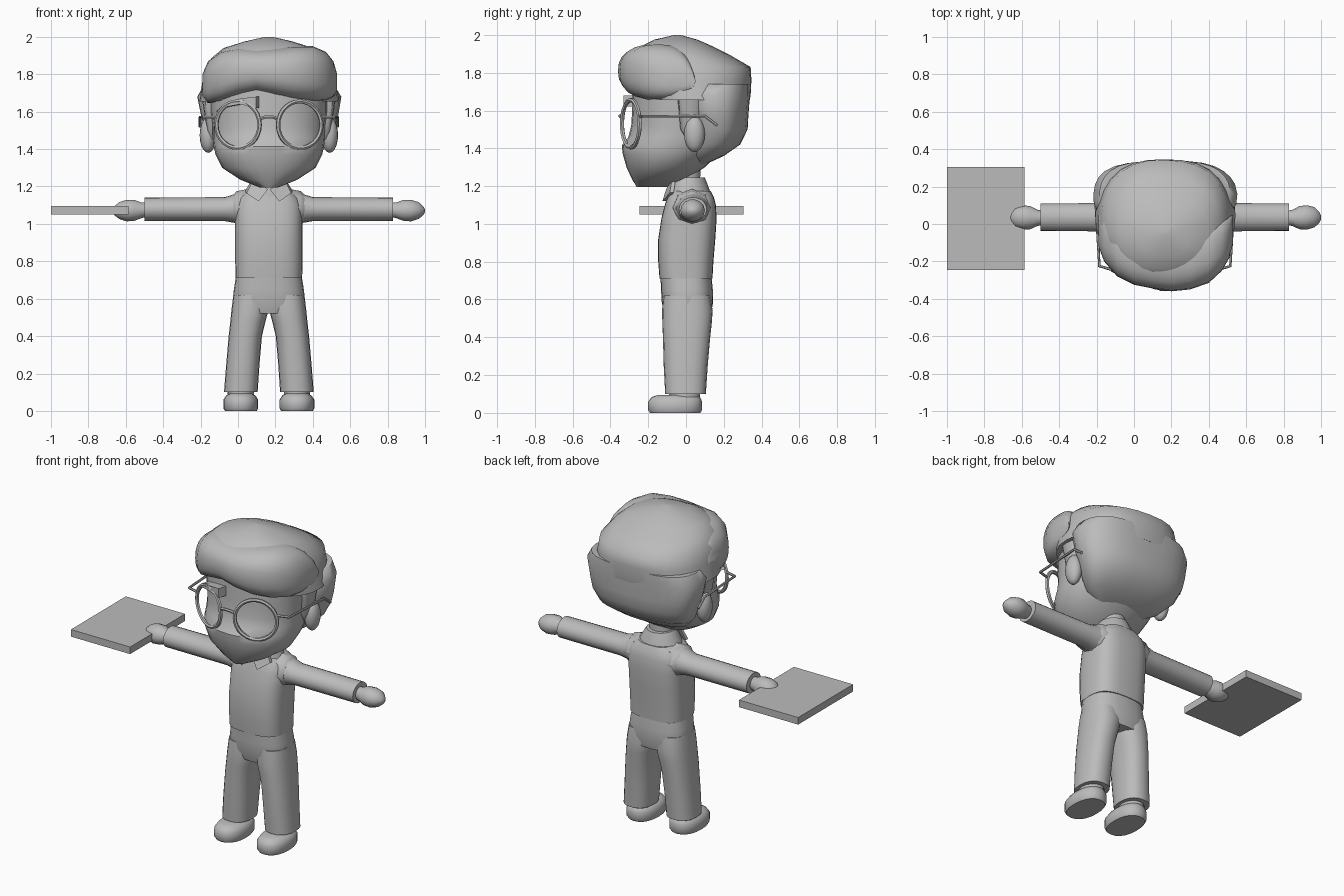
import bpy, bmesh, math
from mathutils import Vector

if "Cube" in bpy.data.objects:
    bpy.data.objects.remove(bpy.data.objects["Cube"])

CX = 0.165  # symmetry line of the figure
mat = bpy.data.materials.new("plain_grey")
mat.diffuse_color = (0.5, 0.5, 0.5, 1)
mat.use_nodes = True
mat.node_tree.nodes["Principled BSDF"].inputs["Base Color"].default_value = mat.diffuse_color


def finish(name, bm, angle=40):
    bmesh.ops.recalc_face_normals(bm, faces=bm.faces)
    me = bpy.data.meshes.new(name)
    bm.to_mesh(me)
    bm.free()
    ob = bpy.data.objects.new(name, me)
    bpy.context.collection.objects.link(ob)
    me.materials.append(mat)
    bpy.ops.object.select_all(action='DESELECT')
    ob.select_set(True)
    bpy.context.view_layer.objects.active = ob
    bpy.ops.object.shade_smooth_by_angle(angle=math.radians(angle))
    return ob


def loft(name, rings, axis='z', n=20, p=2.0, wave=0.0, angle=40):
    """Skin superellipse rings: (position, a0, a1, b0, b1) with bounds in the two other axes."""
    bm = bmesh.new()
    loops = []
    for t, a0, a1, b0, b1 in rings:
        loop = []
        for i in range(n):
            g = 2 * math.pi * i / n
            c, s = math.cos(g), math.sin(g)
            w = 1 + wave * math.sin(5 * g + 9 * t)
            u = (a0 + a1) / 2 + (a1 - a0) / 2 * w * math.copysign(abs(c) ** (2 / p), c)
            v = (b0 + b1) / 2 + (b1 - b0) / 2 * w * math.copysign(abs(s) ** (2 / p), s)
            loop.append(bm.verts.new((u, v, t) if axis == 'z' else (t, u, v)))
        loops.append(loop)
    for l0, l1 in zip(loops, loops[1:]):
        for i in range(n):
            j = (i + 1) % n
            bm.faces.new((l0[i], l0[j], l1[j], l1[i]))
    bm.faces.new(loops[0])
    bm.faces.new(loops[-1])
    return finish(name, bm, angle)


def column(name, rows, **kw):
    """Centred vertical loft from rows of (z, y front, y back, half width)."""
    return loft(name, [(z, CX - h, CX + h, y0, y1) for z, y0, y1, h in rows], **kw)


def ball(name, centre, radii):
    bm = bmesh.new()
    bmesh.ops.create_uvsphere(bm, u_segments=16, v_segments=10, radius=1)
    bmesh.ops.scale(bm, vec=radii, verts=bm.verts)
    bmesh.ops.translate(bm, vec=centre, verts=bm.verts)
    return finish(name, bm, 60)


def wire(name, points, r, cyclic=False):
    """Round bar along a path, turned into a mesh."""
    cu = bpy.data.curves.new(name, 'CURVE')
    cu.dimensions = '3D'
    cu.bevel_depth = r
    cu.bevel_resolution = 1
    cu.use_fill_caps = True
    sp = cu.splines.new('POLY')
    sp.points.add(len(points) - 1)
    for q, pt in zip(sp.points, points):
        q.co = (*pt, 1)
    sp.use_cyclic_u = cyclic
    tmp = bpy.data.objects.new(name + "_path", cu)
    bpy.context.collection.objects.link(tmp)
    bpy.context.view_layer.update()
    me = bpy.data.meshes.new_from_object(tmp.evaluated_get(bpy.context.evaluated_depsgraph_get()))
    bm = bmesh.new()
    bm.from_mesh(me)
    bpy.data.objects.remove(tmp)
    return finish(name, bm, 50)


def plate(name, pts, offset):
    """Thin slab from an outline, extruded by the offset."""
    bm = bmesh.new()
    f = bm.faces.new([bm.verts.new(q) for q in pts])
    new = bmesh.ops.extrude_face_region(bm, geom=[f])['geom']
    bmesh.ops.translate(bm, vec=offset, verts=[v for v in new if isinstance(v, bmesh.types.BMVert)])
    return finish(name, bm)


# head and neck
column("face", [(1.195, -.26, -.09, .05), (1.235, -.285, 0, .15), (1.30, -.315, .1, .25),
                (1.37, -.335, .17, .285), (1.415, -.34, .21, .295), (1.46, -.305, .21, .30),
                (1.52, -.29, .21, .30), (1.6, -.285, .21, .31), (1.75, -.28, .2, .31)], n=28, p=2.1)
column("neck", [(1.12, -.08, .09, .085), (1.24, -.075, .075, .075), (1.36, -.07, .08, .075)])

# hair: main mass, nape part behind the ears, and swept fringe
column("hair_crown", [(1.655, -.24, .34, .375), (1.68, -.25, .345, .37), (1.76, -.29, .35, .355),
                      (1.83, -.31, .345, .34), (1.89, -.30, .24, .30), (1.94, -.24, .14, .24),
                      (1.975, -.17, .06, .13), (2.0, -.06, -.03, .02)], n=28, p=2.25, wave=.012, angle=60)
column("hair_nape", [(1.30, .02, .07, .12), (1.36, .0, .20, .25), (1.42, -.0, .285, .31),
                     (1.50, .0, .325, .345), (1.57, -.01, .33, .365), (1.68, -.02, .34, .385),
                     (1.74, 0, .34, .35)], n=28, p=2.5, wave=.012, angle=60)
loft("hair_fringe", [(-.19, -.12, .05, 1.68, 1.80), (-.16, -.20, .06, 1.645, 1.87), (-.09, -.28, .04, 1.655, 1.92),
                     (.0, -.325, .03, 1.68, 1.94), (.1, -.345, .02, 1.70, 1.935), (.2, -.36, .02, 1.68, 1.94),
                     (.3, -.35, .02, 1.66, 1.95), (.4, -.315, .02, 1.655, 1.95), (.47, -.25, .03, 1.66, 1.92),
                     (.51, -.18, .04, 1.68, 1.87), (.53, -.1, .05, 1.71, 1.80)], axis='x', n=24, p=2.5, angle=60)

# eyebrow lifted over one eye
brow = [(-.12, -.215, 1.60), (-.07, -.27, 1.645), (.01, -.315, 1.67), (.095, -.33, 1.68),
        (.095, -.33, 1.62), (.01, -.315, 1.64), (-.07, -.27, 1.625)]
plate("eyebrow", brow, (.02, .06, 0))

# collar, vest and trousers
column("collar_band", [(1.14, -.10, .135, .14), (1.18, -.095, .125, .125), (1.245, -.08, .10, .085)])
column("vest", [(.71, -.14, .14, .178), (.80, -.147, .145, .18), (.92, -.147, .155, .18), (1.03, -.13, .162, .18),
                (1.10, -.112, .158, .178), (1.14, -.10, .148, .16), (1.175, -.09, .13, .115)], n=28, p=3)
column("hips", [(.52, -.11, .13, .17), (.58, -.128, .143, .195), (.65, -.132, .142, .187),
                (.72, -.135, .135, .176)], n=24, p=2.6)

for side, tag in ((1, "left"), (-1, "right")):
    def X(d):
        return CX + side * d

    def limb(name, rows, axis, **kw):
        """Loft whose x values are distances out from the symmetry line."""
        if axis == 'x':
            rings = [(X(d), *rest) for d, *rest in rows]
        else:
            rings = [(z, X(d0), X(d1), y0, y1) for z, d0, d1, y0, y1 in rows]
        return loft(name + "_" + tag, rings, axis=axis, **kw)

    # legs and shoes
    limb("trouser_leg", [(.10, .06, .24, -.11, .105), (.25, .05, .228, -.118, .115), (.40, .037, .215, -.122, .128),
                         (.47, .02, .207, -.125, .136), (.54, .002, .20, -.127, .141), (.62, .0, .19, -.12, .13)],
         'z', n=20, p=2.4)
    limb("shoe", [(0, .065, .235, -.19, .075), (.015, .057, .243, -.2, .085), (.06, .057, .243, -.2, .085),
                  (.083, .072, .228, -.183, .075), (.095, .095, .205, -.15, .055)], 'z', n=20, p=2.3, angle=55)
    limb("ankle", [(.07, .08, .22, -.09, .075), (.13, .08, .22, -.09, .075)], 'z', n=16)

    # sleeve, armhole trim and hand
    limb("sleeve", [(.06, -.05, .115, 1.02, 1.175), (.13, -.055, .125, 1.0, 1.175), (.18, -.052, .12, 1.005, 1.16),
                    (.235, -.04, .112, 1.015, 1.143), (.665, -.037, .11, 1.015, 1.141)], 'x', n=20)
    limb("armhole_trim", [(.12, -.075, .135, .99, 1.185), (.172, -.07, .13, .995, 1.175),
                          (.19, -.055, .115, 1.01, 1.155)], 'x', n=8)
    limb("hand", [(.64, -.005, .07, 1.04, 1.115), (.68, -.01, .075, 1.03, 1.115), (.72, -.028, .096, 1.015, 1.13),
                  (.76, -.03, .1, 1.012, 1.13), (.80, -.018, .09, 1.025, 1.118), (.825, .005, .065, 1.045, 1.095),
                  (.835, .025, .045, 1.062, 1.078)], 'x', n=14, angle=60)

    # collar point
    plate("collar_point_" + tag, [(X(.005), -.105, 1.185), (X(.055), -.125, 1.12), (X(.12), -.085, 1.165),
                                  (X(.085), -.075, 1.235)], (0, .02, 0))

    # ear and sideburn
    ball("ear_" + tag, (X(.325), .045, 1.475), (.045, .055, .095))
    limb("sideburn", [(1.45, .26, .315, .0, .05), (1.50, .26, .33, -.03, .07), (1.68, .27, .36, -.045, .08)],
         'z', n=12, p=3)

    # glasses: angled rim and hooked temple bar
    turn = math.radians(22)
    rim = []
    for i in range(28):
        g = 2 * math.pi * i / 28
        u = .125 * math.cos(g)
        rim.append((X(.165 + u * math.cos(turn)), -.292 + u * math.sin(turn), 1.53 + .125 * math.sin(g)))
    wire("glasses_rim_" + tag, rim, .012, True)
    wire("glasses_temple_" + tag, [(X(.28), -.245, 1.57), (X(.35), -.225, 1.57), (X(.368), .10, 1.57),
                                   (X(.368), .165, 1.52)], .008)

# glasses bridge
wire("glasses_bridge", [(CX - .05, -.337, 1.56), (CX - .02, -.35, 1.572), (CX + .02, -.35, 1.572),
                        (CX + .05, -.337, 1.56)], .009)

# flat board held in one hand
plate("board", [(-1, -.245, 1.05), (-.585, -.245, 1.05), (-.585, .305, 1.05), (-1, .305, 1.05)], (0, 0, .045))
